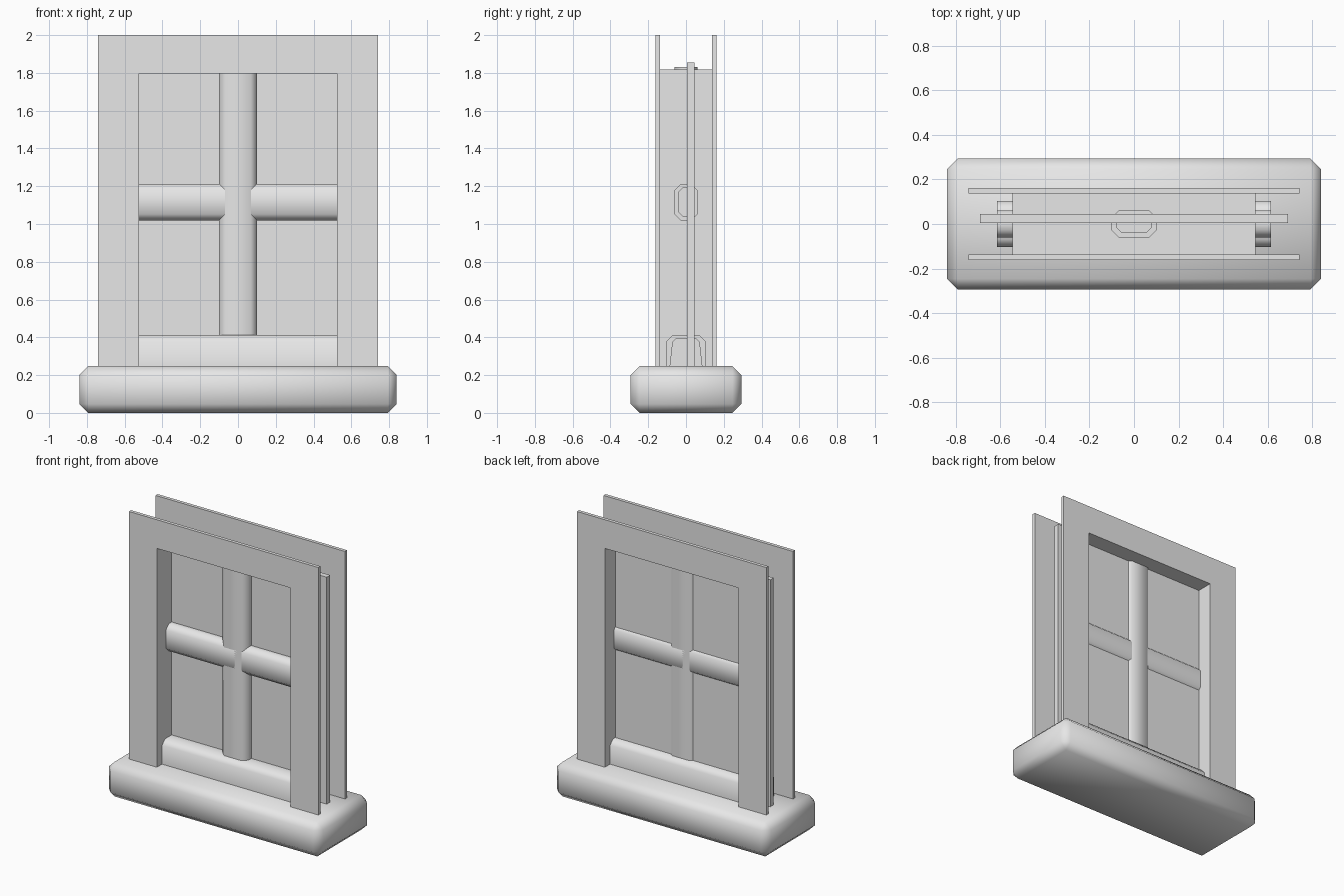
import bpy, bmesh, math

if "Cube" in bpy.data.objects:
    bpy.data.objects.remove(bpy.data.objects["Cube"])

grey = bpy.data.materials.new("grey")
grey.diffuse_color = (0.8, 0.8, 0.8, 1)
grey.use_nodes = True
grey.node_tree.nodes["Principled BSDF"].inputs["Base Color"].default_value = grey.diffuse_color

# Maps a profile point (u, v) and a depth w into space for each extrusion axis
AXES = {
    "x": lambda u, v, w: (w, u, v),
    "y": lambda u, v, w: (u, w, v),
    "z": lambda u, v, w: (u, v, w),
}


def finish(name, bm, smooth=False):
    bmesh.ops.recalc_face_normals(bm, faces=bm.faces[:])
    mesh = bpy.data.meshes.new(name)
    bm.to_mesh(mesh)
    bm.free()
    mesh.materials.append(grey)
    if smooth:
        mesh.shade_smooth()
        mesh.set_sharp_from_angle(angle=math.radians(60))
    obj = bpy.data.objects.new(name, mesh)
    bpy.context.collection.objects.link(obj)
    return obj


def box(name, lo, hi, bevel=0):
    bm = bmesh.new()
    bmesh.ops.create_cube(bm, size=1)
    for v in bm.verts:
        v.co = [(a + b) / 2 + c * (b - a) for a, b, c in zip(lo, hi, v.co)]
    if bevel:
        bmesh.ops.bevel(bm, geom=bm.edges[:], offset=bevel, segments=1,
                        affect='EDGES')
    return finish(name, bm, bevel > 0)


def shell(name, outer, inner, axis, start, end, closed=False, smooth=False):
    """Extrude the wall between two matching paths."""
    bm = bmesh.new()
    put = AXES[axis]
    o0, i0, o1, i1 = [[bm.verts.new(put(u, v, w)) for u, v in path]
                      for w in (start, end) for path in (outer, inner)]
    n = len(outer)
    for k in range(n if closed else n - 1):
        j = (k + 1) % n
        for a, b in ((o0, o1), (i0, i1), (o0, i0), (o1, i1)):
            bm.faces.new((a[k], a[j], b[j], b[k]))
    if not closed:
        for k in (0, n - 1):
            bm.faces.new((o0[k], o1[k], i1[k], i0[k]))
    return finish(name, bm, smooth)


def arch(half, bottom, top):
    return [(-half, bottom), (-half, top), (half, top), (half, bottom)]


def octagon(hu, hv, c, cv=0):
    pts = [(hu, c - hv), (hu, hv - c), (hu - c, hv), (c - hu, hv),
           (-hu, hv - c), (-hu, c - hv), (c - hu, -hv), (hu - c, -hv)]
    return [(u, v + cv) for u, v in pts]


# Sill with chamfered edges
box("sill", (-0.84, -0.293, 0), (0.84, 0.293, 0.247), 0.047)

# Front and back casing boards
for name, y in (("front_casing", -0.161), ("back_casing", 0.137)):
    shell(name, arch(0.742, 0.23, 2.0), arch(0.523, 0.23, 1.797),
          "y", y, y + 0.024)

# Lining of the opening between the casings
shell("opening_lining", arch(0.546, 0.23, 1.818), arch(0.523, 0.23, 1.797),
      "y", -0.137, 0.137)

# Pane
box("pane", (-0.691, 0.005, 0.23), (0.691, 0.044, 1.854))

# Crossing hollow glazing bars
shell("upright_bar", octagon(0.101, 0.06, 0.033), octagon(0.077, 0.038, 0.022),
      "z", 0.24, 1.83, closed=True, smooth=True)
shell("cross_bar", octagon(0.06, 0.097, 0.033, 1.116),
      octagon(0.038, 0.075, 0.022, 1.116),
      "x", -0.616, 0.616, closed=True, smooth=True)

# Bottom rail, open underneath
half_outer = [(-0.103, 0.23), (-0.103, 0.38), (-0.07, 0.413)]
half_inner = [(-0.086, 0.23), (-0.07, 0.375), (-0.055, 0.392)]


def mirrored(path):
    return path + [(-u, v) for u, v in reversed(path)]


shell("bottom_rail", mirrored(half_outer), mirrored(half_inner),
      "x", -0.616, 0.616, smooth=True)
